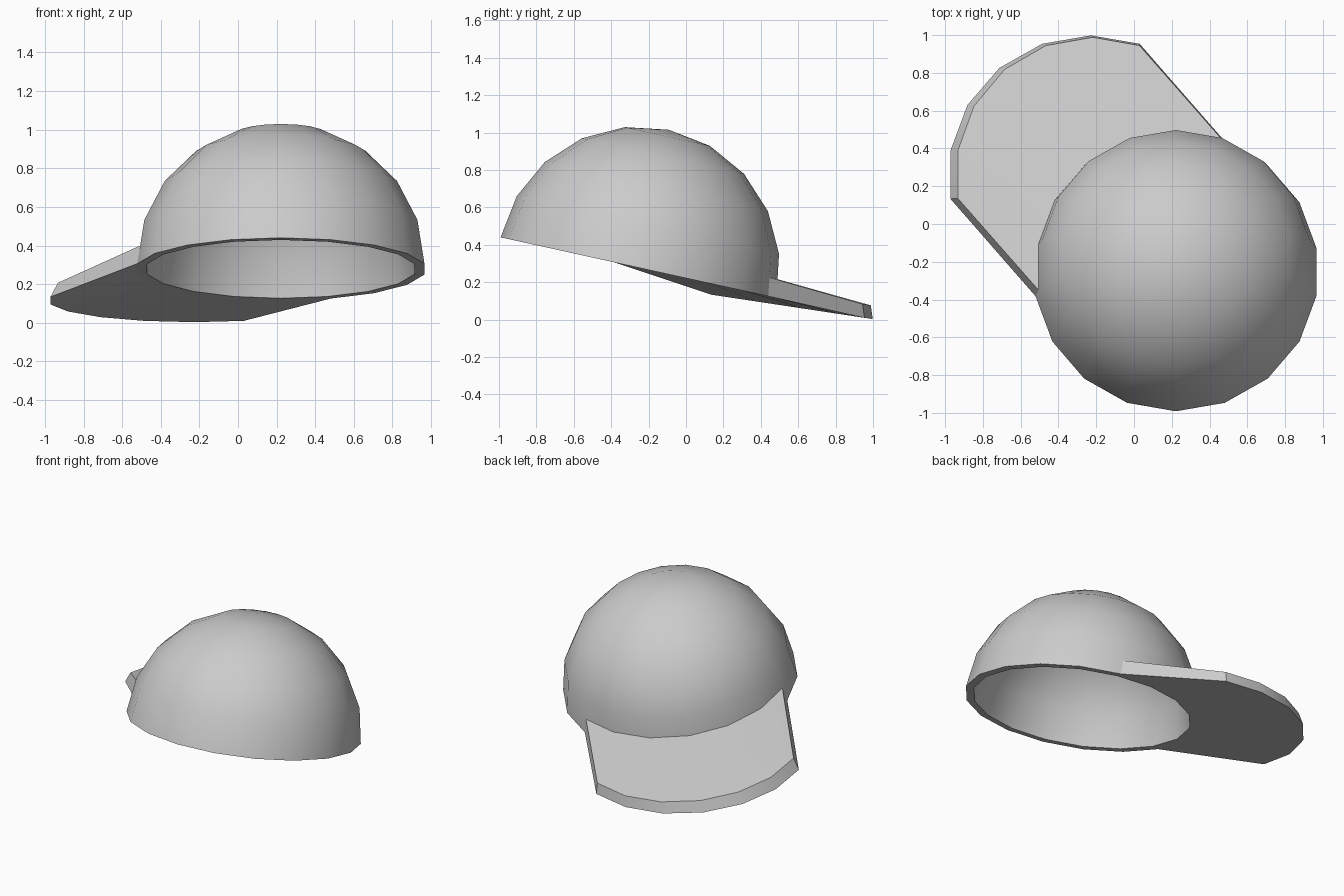
import bpy, bmesh
from math import sin, cos, radians, asin
from mathutils import Vector, Matrix

old = bpy.data.objects.get("Cube")
if old:
    bpy.data.objects.remove(old, do_unlink=True)

SIDES, RINGS = 18, 5
R_OUT, R_IN = 0.755, 0.703
# Crown frame: rim plane leans down towards the back
CROWN = Matrix.Translation((0.222, -0.254, 0.278)) @ Matrix.Rotation(-asin(0.215), 4, 'X')

grey = bpy.data.materials.new("light grey")
grey.use_nodes = True
colour = (0.6, 0.6, 0.6, 1)
grey.diffuse_color = colour
grey.node_tree.nodes["Principled BSDF"].inputs["Base Color"].default_value = colour


def finish(bm, name):
    bmesh.ops.recalc_face_normals(bm, faces=bm.faces)
    mesh = bpy.data.meshes.new(name)
    bm.to_mesh(mesh)
    bm.free()
    mesh.materials.append(grey)
    obj = bpy.data.objects.new(name, mesh)
    bpy.context.collection.objects.link(obj)
    bpy.ops.object.select_all(action='DESELECT')
    obj.select_set(True)
    bpy.context.view_layer.objects.active = obj
    bpy.ops.object.shade_smooth_by_angle(angle=radians(30))
    return obj


def crown_point(radius, degrees, height=0.0):
    a = radians(degrees)
    return CROWN @ Vector((radius * cos(a), radius * sin(a), height))


def bridge(bm, a, b, closed=True):
    n = len(a)
    for i in range(n if closed else n - 1):
        j = (i + 1) % n
        bm.faces.new((a[i], a[j], b[j], b[i]))


# Crown: hollow half sphere with a flat rim
bm = bmesh.new()
rims = []
for radius in (R_OUT, R_IN):
    rings = []
    for k in range(RINGS):
        lat = radians(90 * k / RINGS)
        rings.append([bm.verts.new(crown_point(radius * cos(lat), 10 + 360 * s / SIDES, radius * sin(lat)))
                      for s in range(SIDES)])
    for low, high in zip(rings, rings[1:]):
        bridge(bm, low, high)
    apex = bm.verts.new(crown_point(0, 0, radius))
    for s in range(SIDES):
        bm.faces.new((rings[-1][s], rings[-1][(s + 1) % SIDES], apex))
    rims.append(rings[0])
bridge(bm, *rims)
finish(bm, "cap_crown")

# Brim: part of the rim pushed outwards, with a thick rounded tip
bm = bmesh.new()
root_low, root_top, tip_low, tip_top = [], [], [], []
for deg in range(70, 191, 20):
    root = crown_point(R_OUT, deg)
    tip = root + Vector((-0.45, 0.515, 0))
    tip.z = 0.003 + 0.151 * (1 - tip.y)
    root_low.append(bm.verts.new(root))
    root_top.append(bm.verts.new(crown_point(R_OUT * 0.97, deg, 0.1)))
    tip_low.append(bm.verts.new(tip))
    tip_top.append(bm.verts.new((tip.x * 0.96, tip.y * 0.985 + 0.005, tip.z + 0.073)))
loops = [root_low, tip_low, tip_top, root_top]
for i in range(4):
    bridge(bm, loops[i], loops[(i + 1) % 4], closed=False)
for end in (0, -1):
    bm.faces.new([loop[end] for loop in loops])
finish(bm, "cap_brim")
